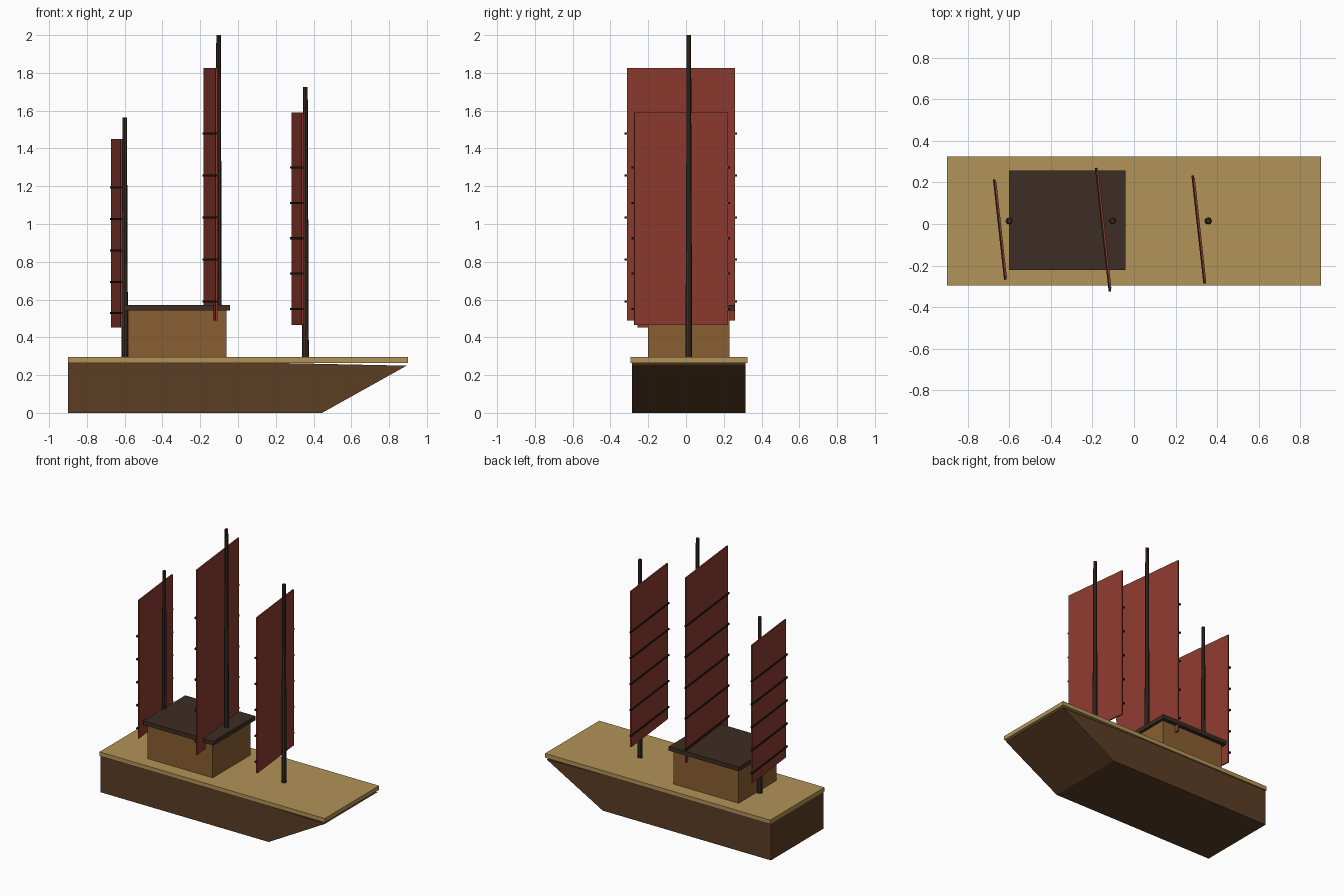
import bpy, bmesh, math
from mathutils import Matrix, Vector

if "Cube" in bpy.data.objects:
    bpy.data.objects.remove(bpy.data.objects["Cube"])

CY = 0.015  # centre line of the ship


def material(name, rgb):
    lin = [((c / 255 + 0.055) / 1.055) ** 2.4 for c in rgb]
    m = bpy.data.materials.new(name)
    m.diffuse_color = (*lin, 1)
    m.use_nodes = True
    m.node_tree.nodes["Principled BSDF"].inputs["Base Color"].default_value = m.diffuse_color
    return m


HULL = material("hull brown", (92, 61, 36))
DECK = material("deck tan", (178, 147, 88))
CABIN = material("cabin wood", (138, 95, 50))
DARK = material("dark wood", (60, 45, 36))
SAIL = material("sail red", (141, 58, 47))
BATTEN = material("batten black", (38, 27, 21))


def finish(name, bm, mat):
    bmesh.ops.recalc_face_normals(bm, faces=bm.faces)
    me = bpy.data.meshes.new(name)
    bm.to_mesh(me)
    bm.free()
    me.materials.append(mat)
    ob = bpy.data.objects.new(name, me)
    bpy.context.collection.objects.link(ob)
    return ob


def box(name, centre, size, mat, turn=0.0):
    bm = bmesh.new()
    bmesh.ops.create_cube(bm, size=1)
    m = (Matrix.Translation(centre) @ Matrix.Rotation(turn, 4, 'Z')
         @ Matrix.Diagonal((*size, 1)))
    bm.transform(m)
    return finish(name, bm, mat)


def cone(name, x, z0, z1, r0, r1, mat):
    bm = bmesh.new()
    bmesh.ops.create_cone(bm, cap_ends=True, segments=8, radius1=r0, radius2=r1, depth=z1 - z0)
    bm.transform(Matrix.Translation((x, CY, (z0 + z1) / 2)))
    return finish(name, bm, mat)


# Hull: side profile extruded across the beam, with a raked bow
bm = bmesh.new()
profile = [(-0.899, 0), (0.445, 0), (0.893, 0.25), (-0.899, 0.287)]
face = bm.faces.new([bm.verts.new((x, CY - 0.3, z)) for x, z in profile])
ext = bmesh.ops.extrude_face_region(bm, geom=[face])
bmesh.ops.translate(bm, vec=(0, 0.6, 0),
                    verts=[v for v in ext["geom"] if isinstance(v, bmesh.types.BMVert)])
finish("hull", bm, HULL)

# Deck, cabin and its overhanging roof
box("deck", (0, CY, 0.28), (1.8, 0.62, 0.03), DECK)
box("cabin", (-0.322, CY, 0.42), (0.52, 0.43, 0.26), CABIN)
box("cabin_roof", (-0.322, CY + 0.003, 0.557), (0.56, 0.48, 0.03), DARK)

# Masts with battened sails: name, mast x, mast top, sail bottom, sail top, sail width
TURN = math.radians(6.3)
for name, x, top, z0, z1, width in [
    ("aft", -0.6, 1.565, 0.453, 1.45, 0.46),
    ("main", -0.103, 2.0, 0.49, 1.825, 0.573),
    ("fore", 0.357, 1.724, 0.465, 1.59, 0.498),
]:
    cone(name + "_mast", x, 0.28, top, 0.018, 0.012, DARK)
    h = z1 - z0
    centre = Vector((x - 0.042, CY - 0.042, (z0 + z1) / 2))
    box(name + "_sail", centre, (0.01, width, h), SAIL, TURN)
    # five battens on the aft side of each sail
    for i in range(5):
        c = centre + Vector((-0.004, 0, 0))
        c.z = z0 + h * (0.075 + i / 6)
        box(f"{name}_batten_{i + 1}", c, (0.012, width + 0.025, 0.011), BATTEN, TURN)
